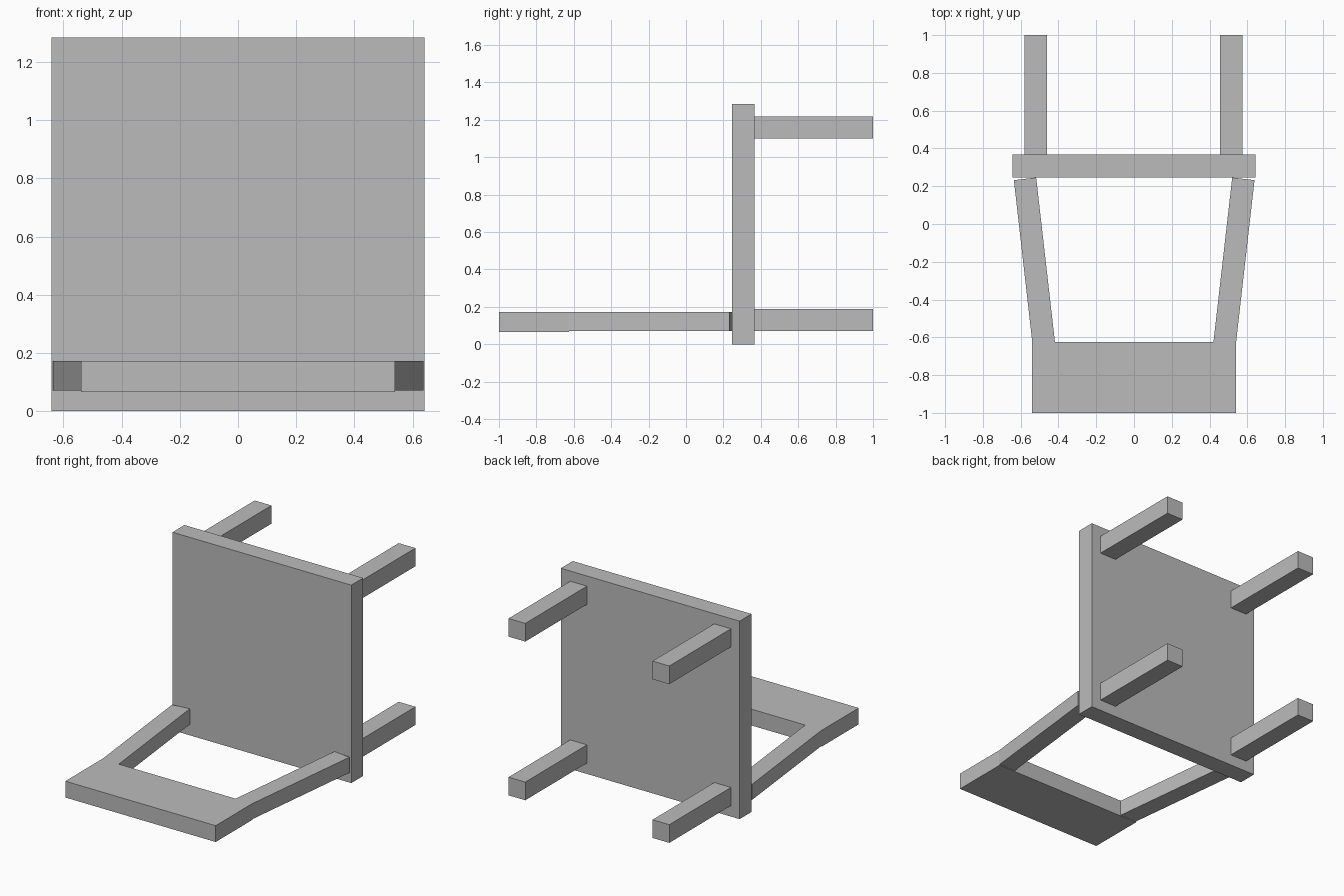
import bpy
import bmesh

cube = bpy.data.objects.get("Cube")
if cube:
    bpy.data.objects.remove(cube, do_unlink=True)

grey = bpy.data.materials.new("plain grey")
grey.use_nodes = True
colour = (0.5, 0.5, 0.5, 1)
grey.diffuse_color = colour
grey.node_tree.nodes["Principled BSDF"].inputs["Base Color"].default_value = colour


def prism(name, outline, z0, z1):
    """Extrude a flat xy outline from z0 up to z1."""
    bm = bmesh.new()
    face = bm.faces.new([bm.verts.new((x, y, z0)) for x, y in outline])
    top = bmesh.ops.extrude_face_region(bm, geom=[face])["geom"]
    bmesh.ops.translate(bm, vec=(0, 0, z1 - z0),
                        verts=[v for v in top if isinstance(v, bmesh.types.BMVert)])
    bmesh.ops.recalc_face_normals(bm, faces=bm.faces)
    mesh = bpy.data.meshes.new(name)
    bm.to_mesh(mesh)
    bm.free()
    mesh.materials.append(grey)
    obj = bpy.data.objects.new(name, mesh)
    bpy.context.collection.objects.link(obj)
    return obj


def box(name, x0, x1, y0, y1, z0, z1):
    return prism(name, [(x0, y0), (x1, y0), (x1, y1), (x0, y1)], z0, z1)


# The chair lies on its back: seat upright, legs pointing to the rear
box("seat", -0.642, 0.642, 0.245, 0.367, 0, 1.285)
box("backrest_panel", -0.54, 0.54, -1, -0.625, 0.066, 0.172)

for side, s, shift in (("left", 1, 0.005), ("right", -1, -0.003)):
    # Legs, in a lower and an upper row
    for row, z in (("back", 0.071), ("front", 1.101)):
        x = s * 0.517 - 0.003
        box(f"{row}_leg_{side}", x - 0.06, x + 0.06, 0.367, 1, z, z + 0.118)

    # Slanted backrest post
    outline = [(0.415, -0.63), (0.535, -0.63), (0.633, 0.232), (0.515, 0.246)]
    prism(f"backrest_post_{side}", [(s * x + shift, y) for x, y in outline],
          0.071, 0.172)
